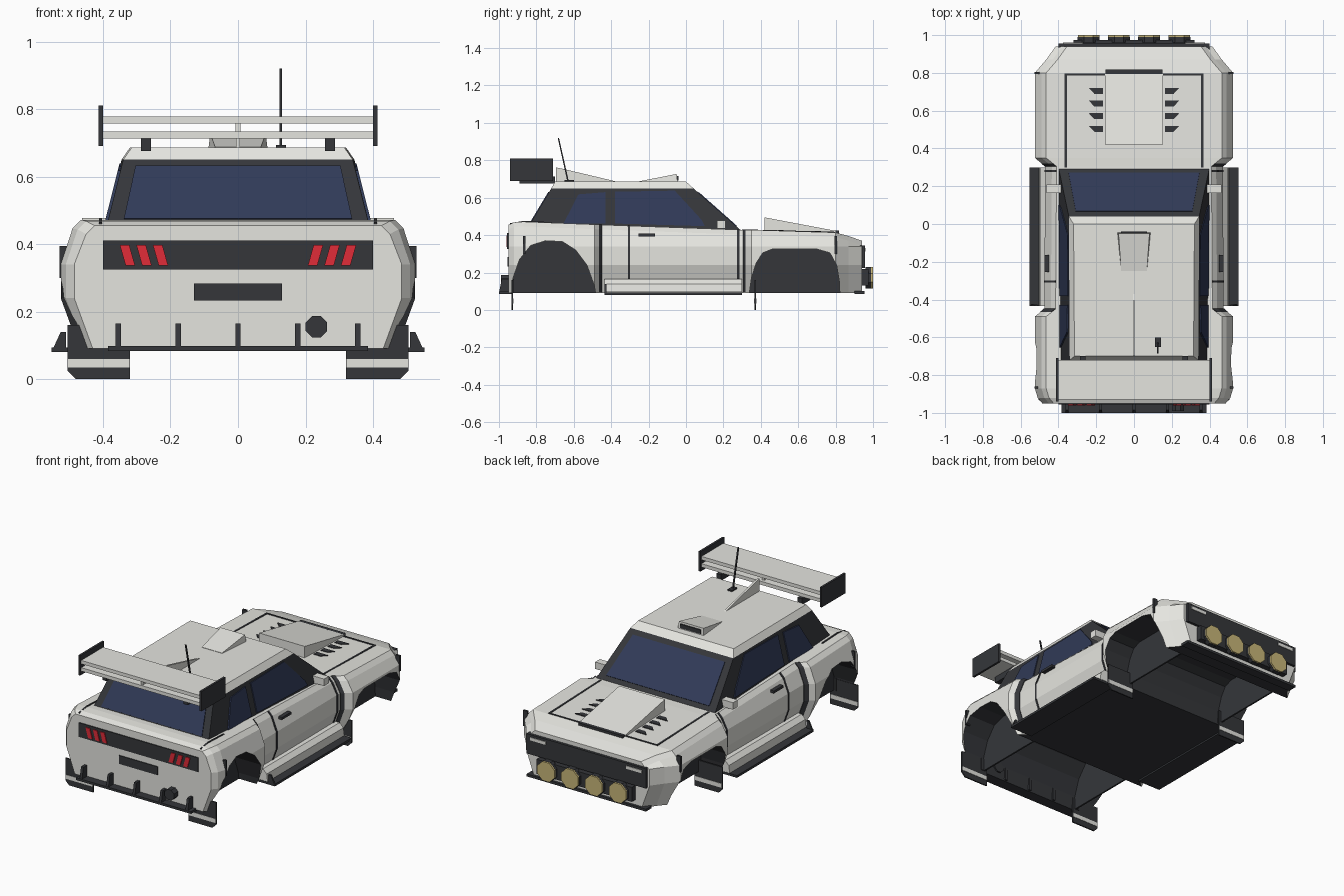
import bpy, bmesh, math
from mathutils import Vector

if "Cube" in bpy.data.objects:
    bpy.data.objects.remove(bpy.data.objects["Cube"])


def material(name, rgb):
    m = bpy.data.materials.new(name)
    m.diffuse_color = (*rgb, 1)
    m.use_nodes = True
    m.node_tree.nodes["Principled BSDF"].inputs["Base Color"].default_value = m.diffuse_color
    return m


WHITE = material("body_paint", (.78, .78, .74))
DARK = material("dark_trim", (.035, .037, .042))
BLUE = material("tinted_glass", (.03, .042, .095))
RED = material("tail_red", (.75, .025, .04))
YELLOW = material("lamp_yellow", (.58, .47, .19))


def mesh(name, verts, faces, mat, sym=False):
    bm = bmesh.new()
    vs = [bm.verts.new(v) for v in verts]
    for f in faces:
        bm.faces.new([vs[i] for i in f])
    bmesh.ops.recalc_face_normals(bm, faces=bm.faces)
    me = bpy.data.meshes.new(name)
    bm.to_mesh(me)
    bm.free()
    me.materials.append(mat)
    ob = bpy.data.objects.new(name, me)
    bpy.context.collection.objects.link(ob)
    if sym:
        ob.modifiers.new("mirror", 'MIRROR').use_clip = False
    return ob


def loft(name, rings, mat, sym=False):
    n, m = len(rings[0]), len(rings)
    faces = [list(range(n)), list(range((m - 1) * n, m * n))]
    for r in range(m - 1):
        for j in range(n):
            k = (j + 1) % n
            faces.append([r*n + j, r*n + k, r*n + n + k, r*n + n + j])
    return mesh(name, [v for ring in rings for v in ring], faces, mat, sym)


def prism(name, pts, axis, a, b, mat, sym=False):
    put = {'x': lambda p, q, t: (t, p, q), 'y': lambda p, q, t: (p, t, q),
           'z': lambda p, q, t: (p, q, t)}[axis]
    return loft(name, [[put(p, q, t) for p, q in pts] for t in (a, b)], mat, sym)


def box(name, x0, x1, y0, y1, z0, z1, mat, sym=False):
    return prism(name, [(x0, y0), (x1, y0), (x1, y1), (x0, y1)], 'z', z0, z1, mat, sym)


# Body stations: y, half width, roofline height of the lower body
STATIONS = [(-.95, .485, .455), (-.92, .51, .468), (-.87, .525, .472), (-.49, .525, .457),
            (-.45, .475, .455), (.305, .47, .428), (.35, .525, .428), (.80, .525, .414),
            (.87, .465, .395), (.94, .415, .37)]


def station(y):
    for (y0, w0, t0), (y1, w1, t1) in zip(STATIONS, STATIONS[1:]):
        if y0 <= y <= y1:
            f = (y - y0) / (y1 - y0)
            return w0 + f * (w1 - w0), t0 + f * (t1 - t0)


def section(y, grow=0):
    w, t = station(y)
    w += grow
    return [(w - .055, .09), (w, .24), (w, .34), (w - .035, t - .025 + grow), (w - .06, t + grow)]


rings = []
for y, _, _ in STATIONS:
    s = section(y)
    rings.append([(x, y, z) for x, z in s] + [(-x, y, z) for x, z in reversed(s)])
body = loft("body_shell", rings, WHITE)
body.data.materials.append(DARK)
for p in body.data.polygons:
    if p.normal.z < -.9:
        p.material_index = 1

# Wheel arches cut through the body, with dark inner walls and mud flaps
ARCHES = {
    "rear": [(-.937, .03), (-.925, .17), (-.89, .27), (-.83, .345), (-.75, .37), (-.66, .365),
             (-.59, .32), (-.53, .24), (-.49, .13), (-.475, .03)],
    "front": [(.33, .03), (.35, .17), (.375, .25), (.41, .305), (.46, .325), (.70, .325),
              (.77, .305), (.805, .24), (.82, .15), (.825, .03)]}
for end, pts in ARCHES.items():
    cutter = prism(end + "_arch_cutter", pts, 'x', -.7, .7, WHITE)
    cutter.data.materials.append(DARK)
    for p in cutter.data.polygons:
        p.material_index = 1
    cutter.hide_render = True
    mod = body.modifiers.new("arch", 'BOOLEAN')
    mod.operation, mod.solver, mod.object = 'DIFFERENCE', 'EXACT', cutter
    bpy.context.view_layer.objects.active = body
    bpy.ops.object.modifier_apply(modifier="arch")
    bpy.data.objects.remove(cutter)
    prism(end + "_wheel_well_wall", [(y, max(z, .09)) for y, z in pts], 'x', .335, .345, DARK, True)
    fy = .37 if end == "front" else -.928
    prism(end + "_mud_flap", [(.32, 0), (.48, 0), (.505, .025), (.505, .16), (.32, .16)],
          'y', fy - .004, fy + .004, DARK, True)
    box(end + "_flap_stripe", .322, .503, fy - .006, fy + .006, .035, .06, WHITE, True)


# Panel seams that follow the body side
def seam(name, y, width, z0):
    bands = []
    for yy in (y - width / 2, y + width / 2):
        out, inn = section(yy, .003), section(yy, -.01)
        w = out[1][0]
        out[0] = (w - .055 * max(0, (.24 - z0) / .15), z0)
        inn[0] = (out[0][0] - .013, z0)
        bands.append([(x, yy, z) for x, z in out + inn[::-1]])
    loft(name, bands, DARK, True)


for i, (y, w) in enumerate([(-.305, .012), (.28, .012), (-.457, .018), (.312, .014)]):
    seam("door_seam_%d" % i, y, w, .16 if i < 2 else .095)
for y, n in ((.80, "front"), (-.865, "rear")):
    box(n + "_fender_seam", .50, .528, y - .006, y + .006, .30, .395, DARK, True)

# Sills, side skirts, handles, mirrors
prism("sill", [(.40, .095), (.503, .095), (.497, .14), (.472, .165), (.40, .165)], 'y', -.435, .30, WHITE, True)
box("side_skirt", .40, .552, -.435, .30, .08, .094, DARK, True)
prism("skirt_fin", [(.51, .09), (.548, .09), (.525, .14), (.51, .14)], 'y', -.435, -.425, DARK, True)
box("door_handle", .45, .474, -.255, -.165, .393, .408, DARK, True)
box("wing_mirror", .385, .462, .165, .21, .435, .477, WHITE, True)

# Cabin greenhouse and roof
BASE = [(.39, -.84, .45), (.40, .30, .42), (-.40, .30, .42), (-.39, -.84, .45)]
TOP = [(.34, -.72, .65), (.345, .04, .65), (-.345, .04, .65), (-.34, -.72, .65)]
ROOF = [(.315, -.70, .686), (.32, 0, .686), (-.32, 0, .686), (-.315, -.70, .686)]
loft("cabin", [BASE, TOP], DARK)
loft("roof", [TOP, ROOF], WHITE)


def pane(name, i, j, u, v0, v1):
    a, b, c, d = map(Vector, (BASE[i], BASE[j], TOP[j], TOP[i]))
    n = (b - a).cross(d - a).normalized() * .004
    at = lambda s, t: (a.lerp(b, s)).lerp(d.lerp(c, s), t)
    q = [at(u, v0), at(1 - u, v0), at(1 - u, v1), at(u, v1)]
    loft(name, [[p - n for p in q], [p + n for p in q]], BLUE)


pane("windshield", 1, 2, .06, .12, .9)
pane("rear_window", 3, 0, .06, .12, .9)


def side_window(name, pts):
    sx = lambda z: .397 - (z - .44) / .21 * .053
    loft(name, [[(sx(z) + o, y, z) for y, z in pts] for o in (-.01, .004)], BLUE, True)


side_window("rear_side_window", [(-.655, .462), (-.43, .462), (-.43, .63), (-.575, .618)])
side_window("front_side_window", [(-.38, .462), (.10, .448), (.085, .48), (-.06, .638), (-.38, .632)])

# Roof scoop, fin and antenna
loft("roof_scoop", [[(-.088, -.045, .68), (.088, -.045, .68), (.082, -.05, .727), (-.082, -.05, .727)],
                    [(-.068, -.25, .68), (.068, -.25, .68), (.068, -.25, .688), (-.068, -.25, .688)]], WHITE)
box("roof_scoop_intake", -.068, .068, -.06, -.041, .692, .716, DARK)
prism("roof_fin", [(-.695, .68), (-.695, .762), (-.66, .755), (-.37, .686), (-.37, .68)], 'x', -.006, .006, WHITE)
box("antenna_base", .112, .142, -.65, -.60, .68, .694, DARK)
prism("antenna", [(-.634, .685), (-.626, .685), (-.679, .92), (-.686, .92)], 'x', .123, .131, DARK)

# Rear wing
for n, z in (("upper", .757), ("lower", .713)):
    box(n + "_wing_blade", -.405, .405, -.93, -.72, z, z + .021, WHITE)
box("wing_center_post", -.007, .007, -.92, -.74, .73, .76, WHITE)
box("wing_end_plate", .40, .413, -.94, -.71, .69, .81, DARK, True)
box("wing_support", .257, .287, -.89, -.70, .675, .713, DARK, True)

# Hood scoop, outline and louvres
top = lambda y: station(y)[1]
prism("hood_scoop", [(.42, .40), (.42, .495), (.80, .423), (.80, .40)], 'x', -.153, .153, WHITE)
box("hood_scoop_intake", -.15, .15, .795, .817, .40, .424, DARK)
prism("hood_side_line", [(.30, .41), (.30, .431), (.795, .418), (.795, .40)], 'x', .356, .367, DARK, True)
for s in (-1, 1):
    a, b = sorted((s * .15, s * .367))
    box("hood_front_line", a, b, .787, .797, .40, .418, DARK)
for i in range(4):
    y = .505 + i * .067
    prism("hood_louvre_%d" % i, [(.165, y - .017), (.21, y - .017), (.24, y + .015), (.165, y + .015)],
          'z', top(y) - .02, top(y) + .004, DARK, True)
prism("rear_deck_line", [(-.94, .44), (-.94, .464), (-.87, .476), (-.72, .470), (-.72, .44)], 'x', .403, .412, DARK, True)


def octagon(name, x, z, r, y0, y1, mat):
    pts = [(x + r * math.cos(math.pi * (k + .5) / 4), z + r * math.sin(math.pi * (k + .5) / 4)) for k in range(8)]
    return prism(name, pts, 'y', y0, y1, mat)


# Nose: grille panel, light strips, lamp bar with four round lamps
box("grille_panel", -.40, .40, .92, .956, .225, .345, DARK)
box("headlight_strip", .27, .375, .94, .96, .312, .33, WHITE, True)
box("lamp_bar", -.32, .32, .93, .975, .13, .218, DARK)
box("nose_splitter", -.40, .40, .90, .955, .085, .10, DARK)
for i in range(4):
    x = -.24 + .16 * i
    octagon("lamp_rim_%d" % i, x, .172, .063, .96, .99, DARK)
    octagon("lamp_%d" % i, x, .172, .062, .985, 1.0, YELLOW)

# Tail: light panel, slanted lights, plate recess, diffuser and exhaust
box("tail_panel", -.40, .40, -.956, -.93, .325, .411, DARK)
for i in range(3):
    x = .225 + i * .049
    prism("tail_light_%d" % i, [(x - .018, .337), (x + .010, .337), (x + .027, .397), (x - .001, .397)],
          'y', -.961, -.95, RED, True)
box("plate_recess", -.13, .13, -.955, -.93, .233, .284, DARK)
box("diffuser_plate", -.385, .385, -1.0, -.93, .084, .098, DARK)
for i in range(5):
    x = -.355 + i * .1775
    prism("diffuser_fin_%d" % i, [(-1.0, .09), (-.92, .09), (-.92, .165), (-.985, .165)], 'x', x - .008, x + .008, DARK)
octagon("exhaust", .232, .155, .034, -.99, -.92, DARK)
